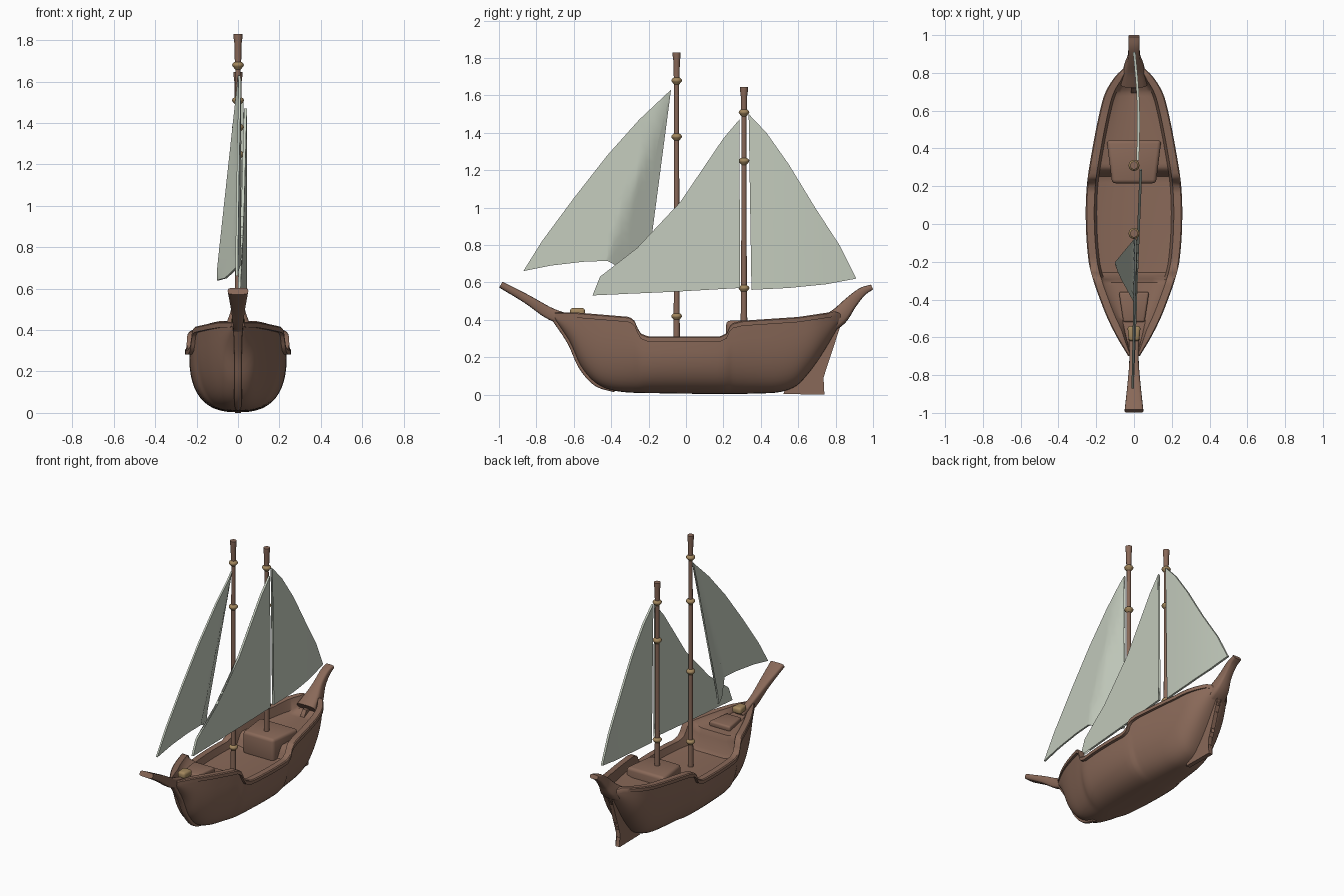
import bpy, bmesh, math
from mathutils import Vector

cube = bpy.data.objects.get("Cube")
if cube:
    bpy.data.objects.remove(cube)


def material(name, rgb):
    m = bpy.data.materials.new(name)
    m.use_nodes = True
    m.diffuse_color = (*rgb, 1)
    m.node_tree.nodes["Principled BSDF"].inputs["Base Color"].default_value = (*rgb, 1)
    return m


WOOD = material("brown wood", (0.25, 0.14, 0.098))
CLOTH = material("pale sailcloth", (0.55, 0.6, 0.51))
ROPE = material("tan rope", (0.36, 0.24, 0.11))


def finish(name, bm, mat, angle=35):
    bmesh.ops.recalc_face_normals(bm, faces=bm.faces[:])
    me = bpy.data.meshes.new(name)
    bm.to_mesh(me)
    bm.free()
    me.materials.append(mat)
    me.shade_smooth()
    me.set_sharp_from_angle(angle=math.radians(angle))
    ob = bpy.data.objects.new(name, me)
    bpy.context.collection.objects.link(ob)


def loft(bm, rings):
    """Skin closed rings of equal length and cap both ends."""
    rows = [[bm.verts.new(p) for p in ring] for ring in rings]
    n = len(rows[0])
    for a, b in zip(rows, rows[1:]):
        for i in range(n):
            j = (i + 1) % n
            bm.faces.new((a[i], a[j], b[j], b[i]))
    bm.faces.new(rows[0])
    bm.faces.new(rows[-1])


def curve(pts, t, smooth=True):
    """Value of a point table at t, by smooth or straight interpolation."""
    i = 0
    while i < len(pts) - 2 and t > pts[i + 1][0]:
        i += 1

    def slope(k):
        a, b = pts[max(k - 1, 0)], pts[min(k + 1, len(pts) - 1)]
        return (b[1] - a[1]) / (b[0] - a[0])

    (x0, y0), (x1, y1) = pts[i], pts[i + 1]
    h = x1 - x0
    u = min(max((t - x0) / h, 0), 1)
    if not smooth:
        return y0 + (y1 - y0) * u
    return ((1 + 2 * u) * (1 - u) ** 2 * y0 + u * (1 - u) ** 2 * h * slope(i)
            + u * u * (3 - 2 * u) * y1 + u * u * (u - 1) * h * slope(i + 1))


# Hull: one section lofted along y, with rail and sunken decks
WIDTH = [(-.7, .03), (-.6, .09), (-.5, .14), (-.4, .18), (-.3, .215), (-.2, .24), (0, .255),
         (.2, .25), (.4, .22), (.6, .18), (.7, .15), (.78, .1), (.83, .05)]
KEEL = [(-.7, .4), (-.62, .28), (-.56, .15), (-.48, .06), (-.38, .02), (-.2, .008),
        (.45, .008), (.58, .04), (.66, .12), (.73, .22), (.79, .32), (.83, .39)]
SHEER = [(-.7, .44), (-.6, .44), (-.3, .415), (-.27, .39), (-.25, .33), (-.2, .31),
         (.18, .31), (.22, .33), (.24, .38), (.3, .395), (.6, .415), (.8, .445), (.83, .43)]
DECK = [(-.7, .41), (-.3, .385), (-.27, .25), (.25, .25), (.29, .33), (.7, .34), (.83, .41)]


def section(y):
    w, keel = curve(WIDTH, y), curve(KEEL, y)
    top, deck = curve(SHEER, y, False), curve(DECK, y, False)
    rail = min(.028, (top - keel) * .5)
    lip, wall = .92 * w, min(.045, .4 * w)
    half = []
    for k in range(13):
        a = math.pi / 2 * k / 12
        rise = 1 - max(math.cos(a), 0) ** .8
        half.append((lip * math.sin(a) ** .75, keel + (top - rail - keel) * rise))
    half += [(w, top - rail), (w, top - .006), (w - .006, top), (w - wall, top),
             (w - wall * 1.3, deck + .015), (w * .45, deck), (0, deck)]
    return [(x, y, z) for x, z in half] + [(-x, y, z) for x, z in half[-2:0:-1]]


bm = bmesh.new()
loft(bm, [section(-.7 + 1.53 * i / 90) for i in range(91)])
finish("hull", bm, WOOD, 40)


def beam(name, path):
    """Rounded timber along (y, z, half width, half thickness) points."""
    steps = 6 * (len(path) - 1)
    cols = [[(i, p[c]) for i, p in enumerate(path)] for c in range(4)]
    pts = [[curve(col, i / 6) for col in cols] for i in range(steps + 1)]
    rings = []
    for i, (y, z, w, t) in enumerate(pts):
        a, b = pts[max(i - 1, 0)], pts[min(i + 1, steps)]
        d = Vector((b[0] - a[0], b[1] - a[1])).normalized()
        ring = []
        for k in range(16):
            c, s = math.cos(math.tau * k / 16), math.sin(math.tau * k / 16)
            u = math.copysign(abs(c) ** .5, c) * w
            v = math.copysign(abs(s) ** .5, s) * t
            ring.append((u, y - d.y * v, z + d.x * v))
        rings.append(ring)
    bm = bmesh.new()
    loft(bm, rings)
    finish(name, bm, WOOD, 50)


beam("bowsprit", [(-.58, .385, .03, .03), (-.72, .43, .025, .032),
                  (-.85, .51, .035, .024), (-.99, .588, .05, .018)])
beam("stern_horn", [(.75, .37, .07, .05), (.82, .42, .055, .048), (.88, .49, .034, .035),
                    (.94, .548, .03, .024), (.995, .575, .03, .014)])
beam("stem", [(-.7, .41, .022, .02), (-.62, .28, .018, .015), (-.56, .15, .018, .015),
              (-.48, .06, .018, .015), (-.38, .024, .015, .012)])


def plate(name, outline, mat, bend, thick):
    """Cut an outline in the yz plane into a grid, bend it in x and thicken it."""
    bm = bmesh.new()
    bm.faces.new([bm.verts.new((0, y, z)) for y, z in outline])
    bmesh.ops.triangulate(bm, faces=bm.faces[:])
    for axis, normal in enumerate((Vector((0, 1, 0)), Vector((0, 0, 1)))):
        vals = [p[axis] for p in outline]
        lo, hi = min(vals), max(vals)
        for k in range(1, 18):
            bmesh.ops.bisect_plane(bm, geom=bm.verts[:] + bm.edges[:] + bm.faces[:], dist=1e-4,
                                   plane_co=normal * (lo + (hi - lo) * k / 18), plane_no=normal)
    bmesh.ops.remove_doubles(bm, verts=bm.verts[:], dist=5e-4)
    for v in bm.verts:
        v.co.x = bend(v.co.y, v.co.z) + thick / 2
    # Second skin, joined to the first around the border
    faces, border = bm.faces[:], [e for e in bm.edges if e.is_boundary]
    back = {v: bm.verts.new(v.co - Vector((thick, 0, 0))) for v in bm.verts[:]}
    for f in faces:
        bm.faces.new([back[v] for v in reversed(f.verts[:])])
    for e in border:
        a, b = e.verts
        bm.faces.new((a, b, back[b], back[a]))
    finish(name, bm, mat, 40)


# Rudder below the stern horn
plate("rudder", [(.52, .003), (.74, .0), (.725, .06), (.705, .12), (.72, .2), (.77, .28),
                 (.83, .38), (.72, .38), (.6, .2)], WOOD, lambda y, z: 0, .03)


# Sails
def jib_bend(y, z):
    d = y + .43 - (z - .7) * .367
    return .01 + (.04 * d if d < 0 else max(-.46 * d, -.105))


plate("fore_sail", [(-.08, 1.63), (-.15, 1.35), (-.19, 1.1), (-.205, .9), (-.21, .64), (-.3, .65),
                    (-.42, .715), (-.55, .71), (-.72, .69), (-.87, .66), (-.77, .82), (-.6, 1.05),
                    (-.42, 1.28), (-.25, 1.47)], CLOTH, jib_bend, .012)
plate("middle_sail", [(.285, 1.47), (.25, 1.25), (.24, 1.0), (.25, .8), (.29, .57), (-.06, .55),
                      (-.07, .75), (-.055, .91), (-.1, .82), (-.125, .72), (-.1, .63), (-.08, .55),
                      (-.5, .53), (-.46, .63), (-.3, .73), (-.15, .87), (-.03, 1.03), (.1, 1.22),
                      (.2, 1.37)], CLOTH, lambda y, z: .025 + .04 * y, .014)
plate("aft_sail", [(.335, 1.5), (.355, 1.3), (.36, .9), (.35, .56), (.55, .57), (.75, .59), (.91, .62),
                   (.82, .8), (.69, 1.0), (.55, 1.23), (.43, 1.4)], CLOTH,
      lambda y, z: .02 - .035 * (y - .36) + .012 * math.sin((y - .36) * 5.7), .014)


# Masts with thick heads and rope collars
def lathe(name, y, profile, mat):
    bm = bmesh.new()
    loft(bm, [[(r * math.cos(math.tau * k / 16), y + r * math.sin(math.tau * k / 16), z)
               for k in range(16)] for r, z in profile])
    finish(name, bm, mat, 45)


def mast(name, y, base, top, collars):
    lathe(name, y, [(.018, base), (.015, base + .3), (.013, top - .16), (.016, top - .12),
                    (.017, top - .05), (.021, top - .02), (.021, top)], WOOD)
    for i, z in enumerate(collars):
        lathe(f"{name}_collar_{i + 1}", y, [(.014, z - .022), (.02, z - .014), (.027, z - .006),
                                            (.029, z), (.025, z + .008), (.014, z + .016)], ROPE)


mast("main_mast", -.05, .24, 1.83, (.42, .9, 1.38, 1.68))
mast("mizzen_mast", .31, .36, 1.645, (.57, 1.25, 1.51))


# Cabin box and foredeck fittings
def block(name, centre, size, mat, taper, round_by):
    bm = bmesh.new()
    bmesh.ops.create_cube(bm, size=1)
    for v in bm.verts:
        if v.co.y < 0:
            v.co.x *= taper
        v.co = Vector(centre) + Vector([a * b for a, b in zip(v.co, size)])
    bmesh.ops.bevel(bm, geom=bm.edges[:], offset=round_by, segments=3, profile=.5, affect='EDGES')
    finish(name, bm, mat, 50)


block("cabin", (0, .33, .315), (.29, .23, .16), WOOD, .8, .02)
block("foredeck_hatch", (0, -.44, .4), (.16, .16, .04), WOOD, .7, .012)
block("rope_coil", (0, -.58, .44), (.07, .08, .045), ROPE, .8, .015)
